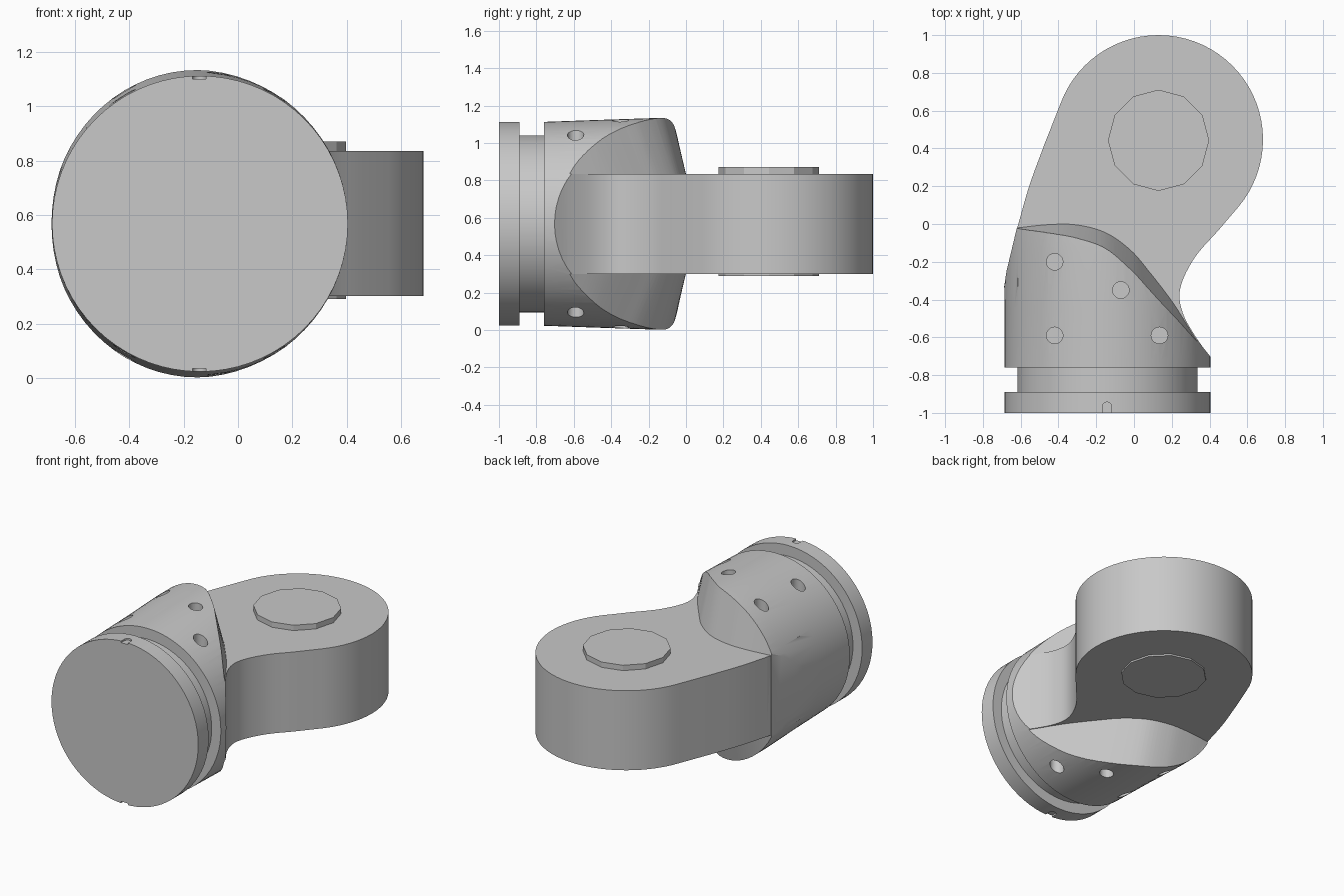
import bpy, bmesh
from math import sin, cos, radians, pi
from mathutils import Vector

if "Cube" in bpy.data.objects:
    bpy.data.objects.remove(bpy.data.objects["Cube"])

MID = 0.568          # height of the symmetry plane
AXIS_X = -0.14       # axis of the round coupling

grey = bpy.data.materials.new("cast grey")
grey.use_nodes = True
grey.diffuse_color = (0.58, 0.58, 0.58, 1)
grey.node_tree.nodes["Principled BSDF"].inputs["Base Color"].default_value = grey.diffuse_color


def loft(name, rings):
    """Closed solid through rings with equal point counts."""
    bm = bmesh.new()
    loops = [[bm.verts.new(p) for p in ring] for ring in rings]
    n = len(loops[0])
    for a, b in zip(loops, loops[1:]):
        for i in range(n):
            j = (i + 1) % n
            bm.faces.new((a[i], a[j], b[j], b[i]))
    bm.faces.new(loops[0][::-1])
    bm.faces.new(loops[-1])
    bmesh.ops.recalc_face_normals(bm, faces=bm.faces)
    mesh = bpy.data.meshes.new(name)
    bm.to_mesh(mesh)
    bm.free()
    obj = bpy.data.objects.new(name, mesh)
    bpy.context.collection.objects.link(obj)
    return obj


def flat(outline, z):
    return [(x, y, z) for x, y in outline]


def circle(cx, cy, r, n):
    return [(cx + r * cos(2 * pi * i / n), cy + r * sin(2 * pi * i / n)) for i in range(n)]


def disc(name, cx, cy, r, n, z0, z1):
    outline = circle(cx, cy, r, n)
    return loft(name, [flat(outline, z0), flat(outline, z1)])


def barrel(name, sections):
    """Round solid along y from (y, centre x, x radius, z radius)."""
    return loft(name, [[(cx + rx * u, y, MID + rz * v) for u, v in circle(0, 0, 1, 72)]
                       for y, cx, rx, rz in sections])


def block(name, x0, x1, y0, y1, z0, z1):
    outline = [(x0, y0), (x1, y0), (x1, y1), (x0, y1)]
    return loft(name, [flat(outline, z0), flat(outline, z1)])


def smooth(points, steps=6):
    """Catmull-Rom curve through the points."""
    p = [Vector(q) for q in points]
    p = [2 * p[0] - p[1]] + p + [2 * p[-1] - p[-2]]
    out = []
    for a, b, c, d in zip(p, p[1:], p[2:], p[3:]):
        for k in range(steps):
            t = k / steps
            out.append(tuple(0.5 * (2 * b + (c - a) * t + (2 * a - 5 * b + 4 * c - d) * t ** 2
                                    + (3 * b - a - 3 * c + d) * t ** 3)))
    return out + [tuple(p[-2])]


def combine(obj, other, operation):
    """Apply a boolean and remove the second solid."""
    mod = obj.modifiers.new("cut", "BOOLEAN")
    mod.operation, mod.solver, mod.object = operation, "EXACT", other
    dg = bpy.context.evaluated_depsgraph_get()
    mesh = bpy.data.meshes.new_from_object(obj.evaluated_get(dg))
    obj.modifiers.clear()
    obj.data = mesh
    bpy.data.objects.remove(other)


def finish(obj):
    obj.data.materials.clear()
    obj.data.materials.append(grey)
    bpy.ops.object.select_all(action="DESELECT")
    obj.select_set(True)
    bpy.context.view_layer.objects.active = obj
    bpy.ops.object.shade_smooth_by_angle(angle=radians(28))


# Curved arm: concave inner side, round eye, long outer side
inner = smooth([(0.43, -0.735), (0.335, -0.61), (0.258, -0.47), (0.245, -0.34),
                (0.32, -0.18), (0.45, -0.03)])
eye = [(0.13 + 0.553 * cos(radians(a)), 0.447 + 0.553 * sin(radians(a)))
       for a in range(-40, 161, 5)]
outer = smooth([(-0.475, 0.42), (-0.555, 0.2), (-0.618, -0.02)])
arm_outline = inner + eye + outer + [(-0.6, -0.2), (-0.6, -0.735)]
housing = loft("elbow_housing", [flat(arm_outline, MID - 0.267), flat(arm_outline, MID + 0.267)])

# Shoulder with sloping back face: (x, back y at arm level, back y at the crown)
back = [(0.42, -0.72, -0.82), (0.336, -0.62, -0.73), (0.21, -0.42, -0.565), (0.08, -0.25, -0.39),
        (-0.02, -0.135, -0.265), (-0.15, -0.045, -0.145), (-0.3, -0.004, -0.095),
        (-0.45, -0.002, -0.08), (-0.62, -0.02, -0.075)]
rim = [(-0.675, -0.25), (-0.705, -0.45), (-0.705, -0.9), (0.45, -0.9)]
low = smooth([(x, a) for x, a, b in back]) + rim
high = smooth([(x, b) for x, a, b in back]) + rim
shoulder = loft("shoulder", [flat(high, MID - 0.62), flat(low, MID - 0.262),
                             flat(low, MID + 0.262), flat(high, MID + 0.62)])
combine(housing, shoulder, "UNION")

# Trim the shoulder to the round barrel, leaving the arm free
limit = barrel("limit", [(-0.76, AXIS_X, 0.545, 0.545), (-0.45, AXIS_X, 0.545, 0.556),
                         (-0.15, -0.15, 0.54, 0.566), (0.1, -0.15, 0.54, 0.566)])
combine(limit, block("arm_room", -0.616, 1, -0.33, 1.2, MID - 0.28, MID + 0.28), "UNION")
combine(housing, limit, "INTERSECT")

# Vertical bolt holes above and below
for x, y, floor in [(-0.42, -0.2, 0.41), (-0.42, -0.59, 0.4), (-0.07, -0.35, 0.48),
                    (0.135, -0.59, 0.4)]:
    for side in (-1, 1):
        hole = disc("hole", x, y, 0.044, 20, *sorted((MID + side * floor, MID + side * 0.7)))
        combine(housing, hole, "DIFFERENCE")
finish(housing)

# Neck groove and end flange
finish(barrel("neck", [(y, AXIS_X, 0.477, 0.473) for y in (-0.91, -0.74)]))
flange = barrel("end_flange", [(y, AXIS_X, 0.545, 0.545) for y in (-1.0, -0.89)])

# Round-ended index notches in the flange rim
arc = [(-0.143 + 0.025 * cos(radians(a)), -0.968 + 0.025 * sin(radians(a)))
       for a in range(0, 181, 20)]
notch_outline = [(-0.168, -1.1), (-0.118, -1.1)] + arc
for side in (-1, 1):
    zs = sorted((MID + side * 0.533, MID + side * 0.6))
    combine(flange, loft("notch", [flat(notch_outline, z) for z in zs]), "DIFFERENCE")
finish(flange)

# Twelve-sided pivot pin caps
finish(disc("upper_pin_cap", 0.13, 0.443, 0.268, 12, 0.8, 0.871))
finish(disc("lower_pin_cap", 0.13, 0.443, 0.268, 12, 0.29, 0.34))
